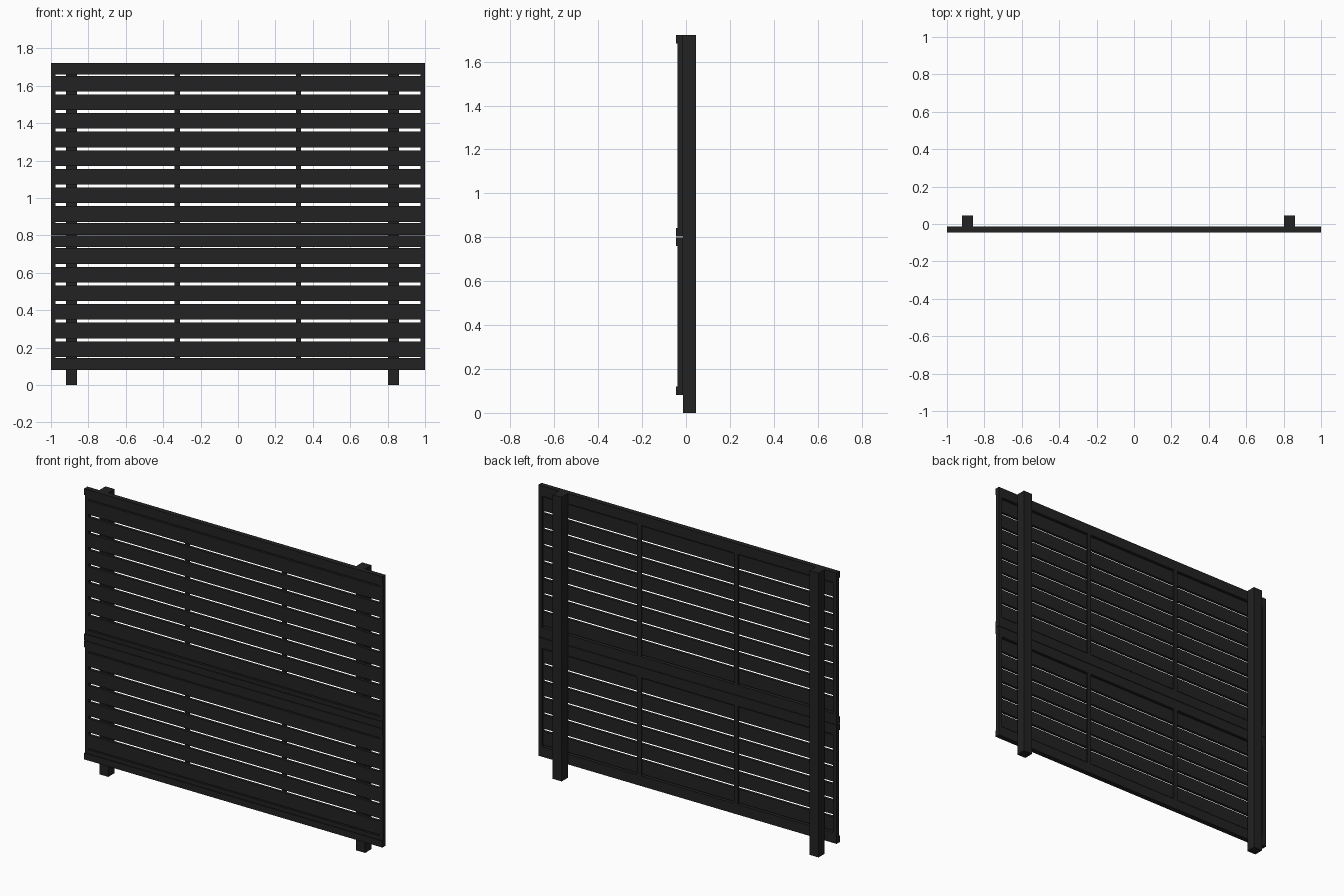
import bpy

cube = bpy.data.objects.get("Cube")
if cube:
    bpy.data.objects.remove(cube, do_unlink=True)

charcoal = bpy.data.materials.new("charcoal")
charcoal.use_nodes = True
color = (0.016, 0.016, 0.016, 1)
charcoal.diffuse_color = color
charcoal.node_tree.nodes["Principled BSDF"].inputs["Base Color"].default_value = color


def box(name, x, y, z):
    """Box spanning the given (min, max) range on each axis."""
    ranges = (x, y, z)
    bpy.ops.mesh.primitive_cube_add(size=1, location=[(a + b) / 2 for a, b in ranges])
    ob = bpy.context.object
    ob.name = name
    ob.scale = [b - a for a, b in ranges]
    bpy.ops.object.transform_apply(location=False, rotation=False, scale=True)
    ob.data.materials.append(charcoal)
    return ob


FRONT, BACK, LIP = -0.039, -0.014, -0.045
SLAT_BACK = -0.022
PITCH, SLAT_HEIGHT = 0.0995, 0.0835
RAIL, LIP_HEIGHT = 0.062, 0.039


def panel(label, bottom, top, slats):
    # rails with a raised lip along the outer edge
    box(label + "_bottom_rail", (-1, 1), (FRONT, BACK), (bottom, bottom + RAIL))
    box(label + "_bottom_lip", (-1, 1), (LIP, FRONT), (bottom, bottom + LIP_HEIGHT))
    box(label + "_top_rail", (-1, 1), (FRONT, BACK), (top - RAIL, top))
    box(label + "_top_lip", (-1, 1), (LIP, FRONT), (top - LIP_HEIGHT, top))
    # side stiles
    inner = (bottom + RAIL, top - RAIL)
    for side, x in (("right", (-1, -0.975)), ("left", (0.975, 1))):
        box(f"{label}_{side}_stile", x, (FRONT, BACK), inner)
    # battens behind the slats
    for side, x in (("right", -0.325), ("left", 0.323)):
        box(f"{label}_{side}_batten", (x - 0.014, x + 0.014), (SLAT_BACK, BACK), inner)
    # evenly spaced slats
    middle = (bottom + top) / 2
    for i in range(slats):
        z = middle + (i - (slats - 1) / 2) * PITCH
        box(f"{label}_slat_{i + 1}", (-0.975, 0.975), (FRONT, SLAT_BACK),
            (z - SLAT_HEIGHT / 2, z + SLAT_HEIGHT / 2))


panel("lower_panel", 0.081, 0.800, 6)
panel("upper_panel", 0.803, 1.722, 8)

# posts
for side, x in (("right", -0.89), ("left", 0.832)):
    box(side + "_post", (x - 0.03, x + 0.03), (BACK, 0.045), (0, 1.722))
